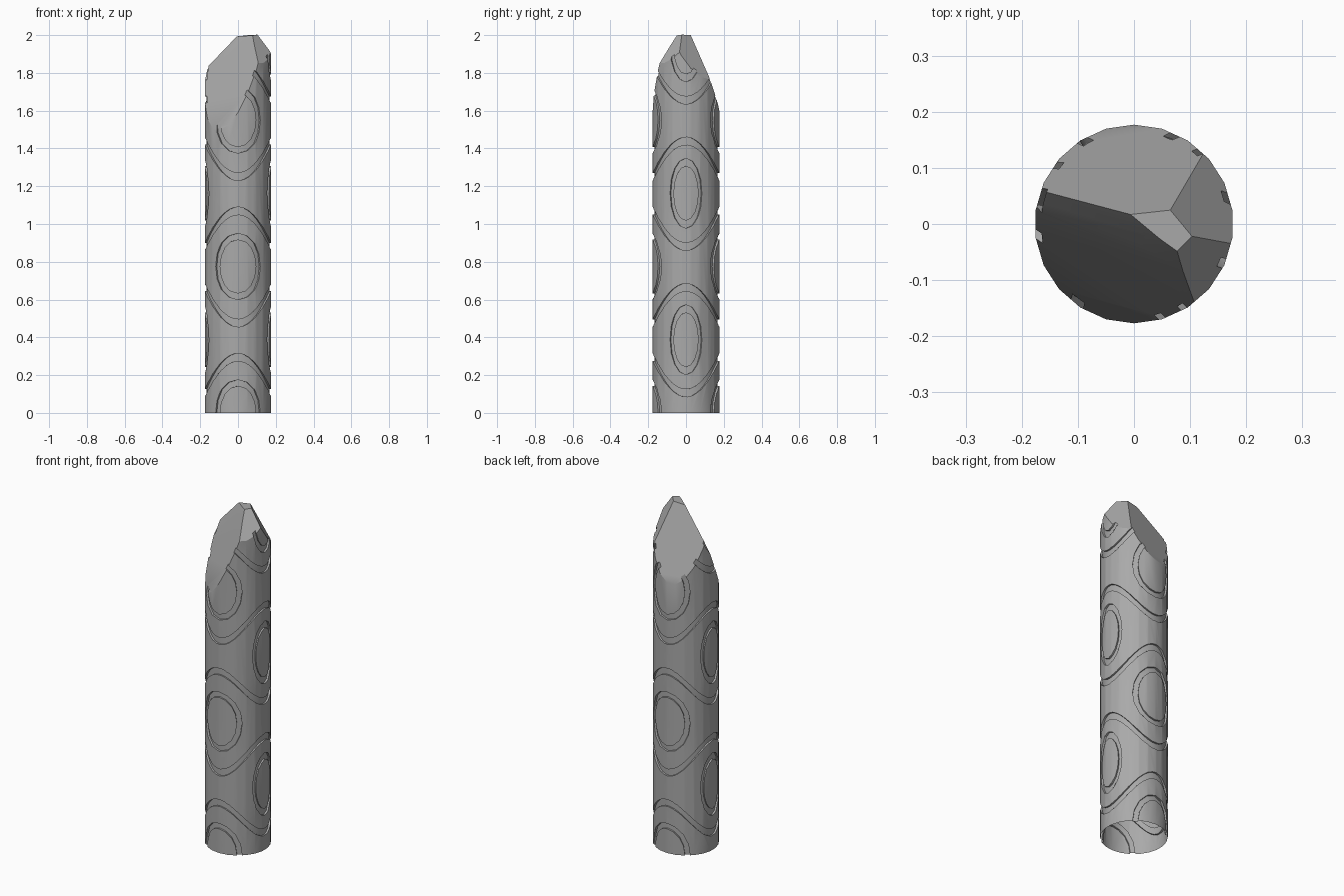
import bpy, bmesh, math
from mathutils import Vector

SIDES, RADIUS, PERIOD = 22, 0.177, 0.775

if "Cube" in bpy.data.objects:
    bpy.data.objects.remove(bpy.data.objects["Cube"], do_unlink=True)

stone = bpy.data.materials.new("stone_grey")
stone.use_nodes = True
colour = (0.4, 0.4, 0.4, 1)
stone.diffuse_color = colour
stone.node_tree.nodes["Principled BSDF"].inputs["Base Color"].default_value = colour


def make_object(name, bm):
    bmesh.ops.recalc_face_normals(bm, faces=bm.faces)
    mesh = bpy.data.meshes.new(name)
    bm.to_mesh(mesh)
    bm.free()
    obj = bpy.data.objects.new(name, mesh)
    bpy.context.collection.objects.link(obj)
    mesh.materials.append(stone)
    return obj


def polar(angle, r, z):
    return Vector((r * math.sin(angle), -r * math.cos(angle), z))


def groove(bm, lower, upper):
    """Closed band between two (angle, z) loops, sunk just below the surface."""
    rings = []
    for (a, z), (b, w) in zip(lower, upper):
        corners = [polar(a, 0.166, z), polar(a, 0.2, z), polar(b, 0.2, w), polar(b, 0.166, w)]
        rings.append([bm.verts.new(c) for c in corners])
    for i, ring in enumerate(rings):
        before = rings[i - 1]
        for k in range(4):
            n = (k + 1) % 4
            bm.faces.new((before[k], before[n], ring[n], ring[k]))


def oval(angle, z, half_angle, half_height, steps=16):
    turns = [2 * math.pi * i / steps for i in range(steps)]
    return [(angle + half_angle * math.sin(t), z + half_height * math.cos(t)) for t in turns]


def wave(z, swing, steps=44):
    turns = [2 * math.pi * (i + 0.3) / steps for i in range(steps)]
    return [(t, z + swing * math.cos(2 * t)) for t in turns]


# Pillar shaft
bm = bmesh.new()
rims = [[bm.verts.new(polar(2 * math.pi * i / SIDES, RADIUS, z)) for i in range(SIDES)]
        for z in (0, 2.3)]
for i in range(SIDES):
    bm.faces.new((rims[0][i - 1], rims[0][i], rims[1][i], rims[1][i - 1]))
bm.faces.new(rims[0])
bm.faces.new(rims[1])

# Broken tip: each facet is the plane z = a + b*x + c*y
facets = [
    (2.038, 0.38, -2.50),   # back
    (2.137, -1.59, -1.35),  # back left
    (1.993, 0.10, 0.05),    # crown
    (2.144, -1.11, 1.24),   # front left
    (1.973, 1.50, 1.73),    # upper front
    (1.987, 1.65, 2.24),    # lower front right
    (1.980, 1.50, 2.00),    # lower front
]
for a, b, c in facets:
    cut = bmesh.ops.bisect_plane(bm, geom=bm.verts[:] + bm.edges[:] + bm.faces[:], dist=1e-6,
                                 plane_co=(0, 0, a), plane_no=(-b, -c, 1), clear_outer=True)
    edges = [e for e in cut["geom_cut"] if isinstance(e, bmesh.types.BMEdge)]
    if edges:
        bmesh.ops.contextual_create(bm, geom=edges)
pillar = make_object("broken_pillar", bm)

# Carved ovals and waves
bm = bmesh.new()
for row in range(3):
    z = row * PERIOD
    for side in (0, math.pi):
        groove(bm, oval(side, z, 0.58, 0.143), oval(side, z, 0.74, 0.175))
        side += math.pi / 2
        mid = z + PERIOD / 2
        groove(bm, oval(side, mid, 0.39, 0.145), oval(side, mid, 0.50, 0.185))
    for height, swing in ((0.2, 0.095), (0.57, -0.095)):
        groove(bm, wave(z + height - 0.02, swing), wave(z + height + 0.02, swing))
cutter = make_object("groove_cutter", bm)
cutter.hide_render = True

carve = pillar.modifiers.new("carve", "BOOLEAN")
carve.operation = "DIFFERENCE"
carve.solver = "EXACT"
carve.object = cutter
bpy.ops.object.select_all(action="DESELECT")
bpy.context.view_layer.objects.active = pillar
pillar.select_set(True)
bpy.ops.object.modifier_apply(modifier=carve.name)
bpy.data.objects.remove(cutter, do_unlink=True)

# Open base
bm = bmesh.new()
bm.from_mesh(pillar.data)
base = [f for f in bm.faces if all(v.co.z < 1e-4 for v in f.verts)]
bmesh.ops.delete(bm, geom=base, context="FACES")
bm.to_mesh(pillar.data)
bm.free()
bpy.ops.object.shade_smooth_by_angle(angle=math.radians(25))
